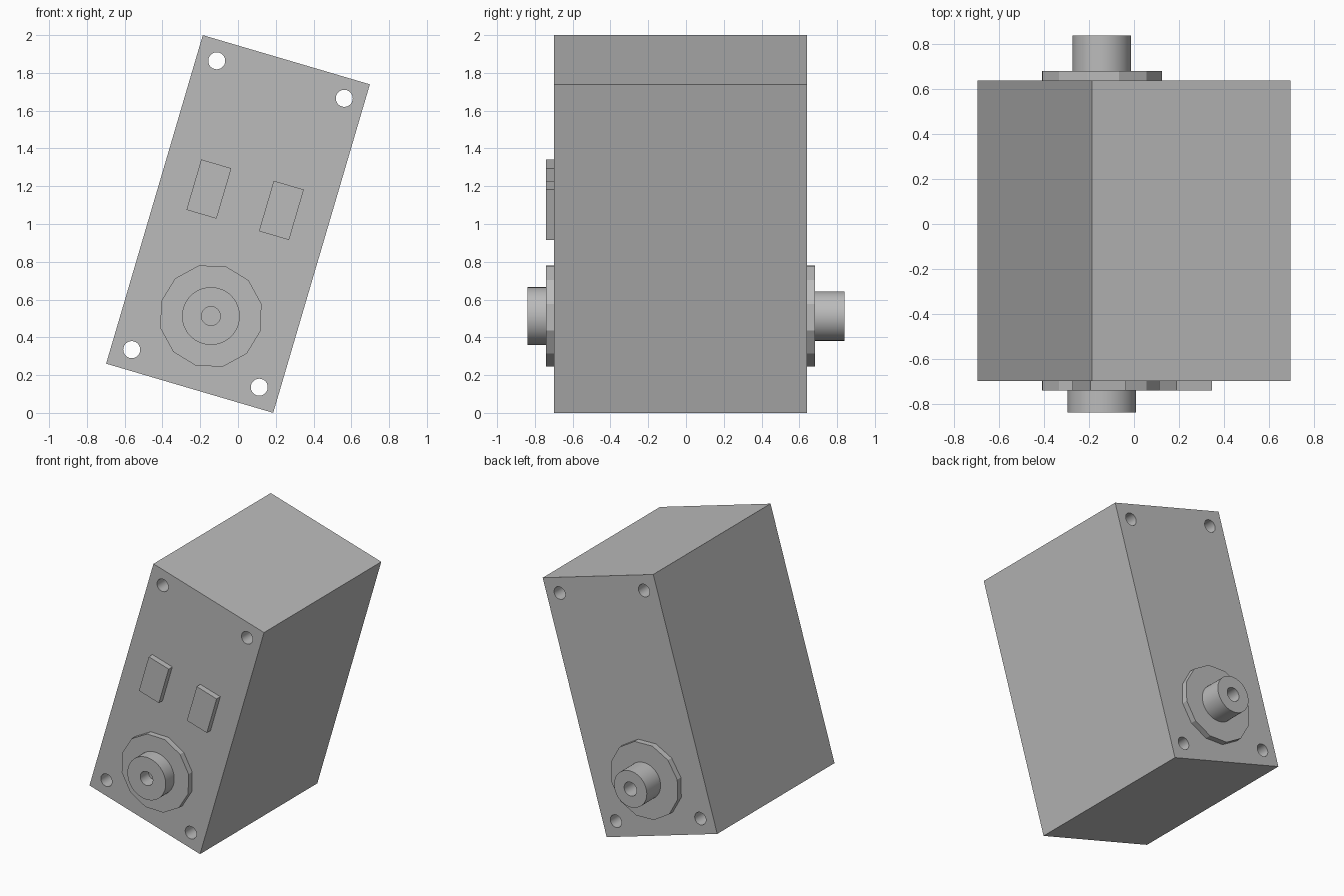
import bpy, bmesh, math
from mathutils import Matrix, Vector

cube = bpy.data.objects.get("Cube")
if cube:
    bpy.data.objects.remove(cube, do_unlink=True)

WIDTH, HEIGHT = 0.922, 1.813
FRONT, BACK = -0.70, 0.64          # body faces
PLATE = 0.042                      # thickness of flanges and pads
HUB_Z = -0.508
# The whole housing leans sideways about the y axis
LEAN = Matrix.Translation((0, 0, 1)) @ Matrix.Rotation(math.radians(16.4), 4, 'Y')

grey = bpy.data.materials.new("grey")
grey.use_nodes = True
color = (0.5, 0.5, 0.5, 1)
grey.diffuse_color = color
grey.node_tree.nodes["Principled BSDF"].inputs["Base Color"].default_value = color


def make(name, bm, smooth=False):
    bmesh.ops.recalc_face_normals(bm, faces=bm.faces)
    mesh = bpy.data.meshes.new(name)
    bm.to_mesh(mesh)
    bm.free()
    mesh.materials.append(grey)
    obj = bpy.data.objects.new(name, mesh)
    bpy.context.collection.objects.link(obj)
    obj.matrix_world = LEAN
    if smooth:
        smooth_edges(obj)
    return obj


def smooth_edges(obj):
    bpy.ops.object.select_all(action='DESELECT')
    obj.select_set(True)
    bpy.context.view_layer.objects.active = obj
    bpy.ops.object.shade_smooth_by_angle(angle=math.radians(29))


def add_box(bm, x, z, w, h, y0, y1):
    m = Matrix.Translation((x, (y0 + y1) / 2, z)) @ Matrix.Diagonal((w, y1 - y0, h, 1))
    bmesh.ops.create_cube(bm, size=1, matrix=m)


def lathe(bm, x, z, profile, sides):
    """Closed solid around a y axis through (x, z); profile is (radius, y)."""
    rings = []
    for r, y in profile:
        rings.append([bm.verts.new((x + r * math.cos(a), y, z + r * math.sin(a)))
                      for a in (math.tau * i / sides for i in range(sides))])
    for a, b in zip(rings, rings[1:]):
        for i in range(sides):
            j = (i + 1) % sides
            bm.faces.new((a[i], a[j], b[j], b[i]))
    bm.faces.new(rings[0])
    bm.faces.new(rings[-1])


# Body with four mounting holes running right through
bm = bmesh.new()
add_box(bm, 0, 0, WIDTH, HEIGHT, FRONT, BACK)
body = make("body", bm)
bm = bmesh.new()
for sx in (-1, 1):
    for sz in (-1, 1):
        lathe(bm, sx * 0.352, sz * 0.797, [(0.045, -1), (0.045, 1)], 32)
cutter = make("hole_cutter", bm)
cut = body.modifiers.new("holes", 'BOOLEAN')
cut.operation, cut.solver, cut.object = 'DIFFERENCE', 'EXACT', cutter
bpy.context.view_layer.update()
graph = bpy.context.evaluated_depsgraph_get()
drilled = bpy.data.meshes.new_from_object(body.evaluated_get(graph))
body.modifiers.clear()
body.data = drilled
bpy.data.objects.remove(cutter, do_unlink=True)
smooth_edges(body)

# Twelve-sided flange and bored hub on each end
for end, face, way, radius, tip in (("front", FRONT, -1, 0.153, -0.84),
                                    ("back", BACK, 1, 0.131, 0.84)):
    outer = face + way * PLATE
    bm = bmesh.new()
    lathe(bm, 0, HUB_Z, [(0.275, face), (0.275, outer)], 12)
    make(end + "_flange", bm)
    bm = bmesh.new()
    lathe(bm, 0, HUB_Z, [(radius, outer), (radius, tip),
                         (0.05, tip), (0.05, outer + way * 0.005)], 48)
    make(end + "_hub", bm, smooth=True)

# Two raised pads on the front
for name, x in (("right_pad", -0.2), ("left_pad", 0.2)):
    bm = bmesh.new()
    add_box(bm, x, 0.134, 0.166, 0.278, FRONT - PLATE, FRONT)
    make(name, bm)
